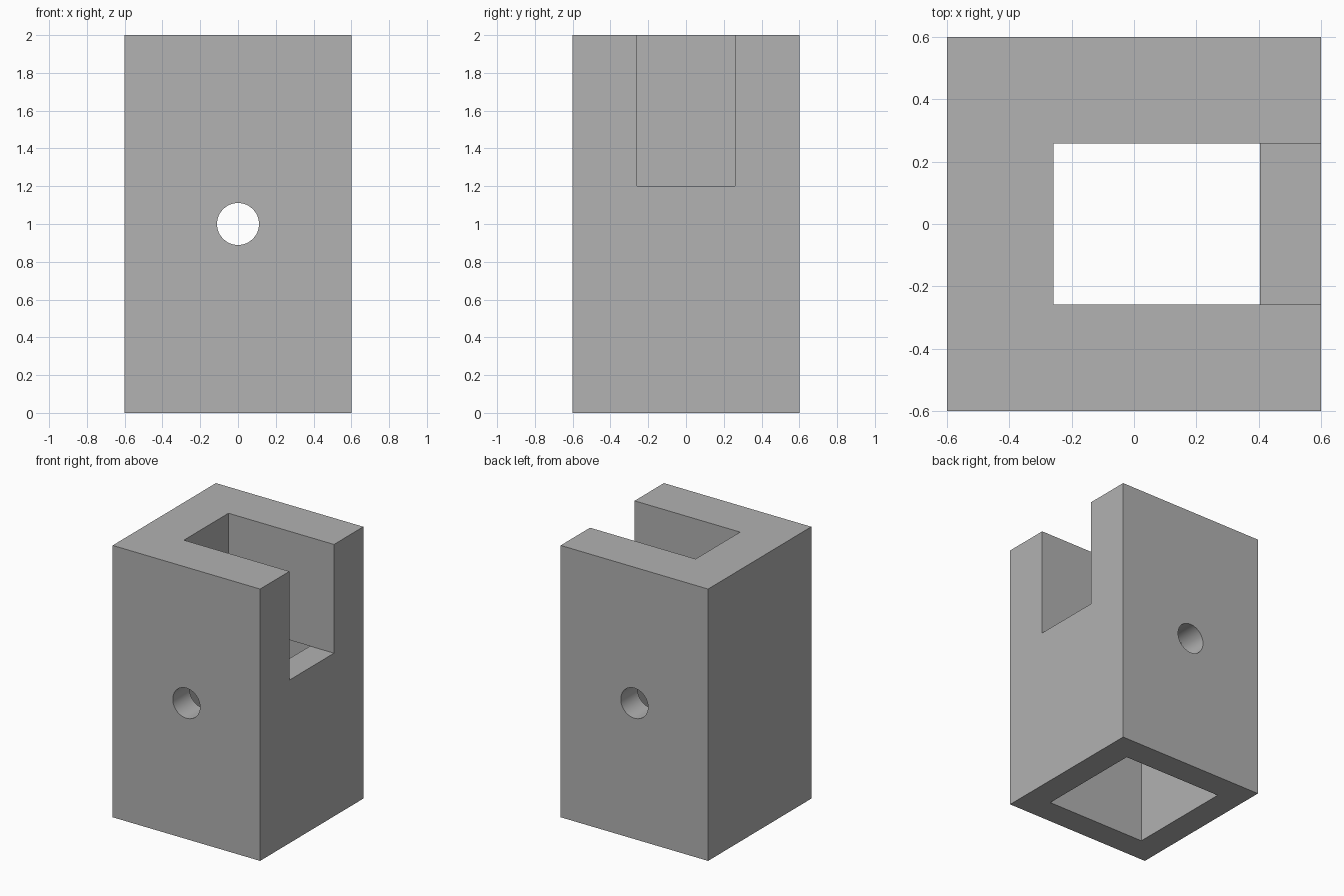
import bpy
import bmesh
from math import pi
from mathutils import Matrix

cube = bpy.data.objects.get("Cube")
if cube:
    bpy.data.objects.remove(cube, do_unlink=True)

# Single flat colour
grey = bpy.data.materials.new("plain grey")
grey.use_nodes = True
colour = (0.445, 0.445, 0.445, 1)
grey.diffuse_color = colour
grey.node_tree.nodes["Principled BSDF"].inputs["Base Color"].default_value = colour


def make_object(name, bm):
    bmesh.ops.recalc_face_normals(bm, faces=bm.faces)
    mesh = bpy.data.meshes.new(name)
    bm.to_mesh(mesh)
    bm.free()
    mesh.materials.append(grey)
    obj = bpy.data.objects.new(name, mesh)
    bpy.context.collection.objects.link(obj)
    return obj


def box(name, low, high):
    bm = bmesh.new()
    bmesh.ops.create_cube(bm, size=1)
    for v in bm.verts:
        v.co = [b if c > 0 else a for c, a, b in zip(v.co, low, high)]
    return make_object(name, bm)


def cylinder_along_y(name, radius, length, z):
    bm = bmesh.new()
    place = Matrix.Translation((0, 0, z)) @ Matrix.Rotation(pi / 2, 4, "X")
    bmesh.ops.create_cone(bm, cap_ends=True, segments=64, radius1=radius,
                          radius2=radius, depth=length, matrix=place)
    return make_object(name, bm)


half, cavity, slot, step = 0.6, 0.405, 0.259, 1.2
block = box("block_body", (-half, -half, 0), (half, half, 2))

cutters = [
    # Square cavity open at the bottom
    box("cavity_cutter", (-cavity, -cavity, -0.2), (cavity, cavity, step)),
    # Narrower slot open at the top and the left side
    box("slot_cutter", (-slot, -slot, step), (1, slot, 2.2)),
    # Round pin hole through front and back walls
    cylinder_along_y("pin_hole_cutter", 0.111, 2, 1),
]

for cutter in cutters:
    cutter.hide_render = True
    cutter.hide_viewport = True
    cut = block.modifiers.new(cutter.name, "BOOLEAN")
    cut.operation = "DIFFERENCE"
    cut.solver = "EXACT"
    cut.object = cutter

# Bake the cuts and drop the cutters
bpy.context.view_layer.update()
graph = bpy.context.evaluated_depsgraph_get()
baked = bpy.data.meshes.new_from_object(block.evaluated_get(graph))
block.modifiers.clear()
block.data = baked
for cutter in cutters:
    bpy.data.objects.remove(cutter, do_unlink=True)

# Smooth hole walls, sharp corners
bpy.ops.object.select_all(action="DESELECT")
block.select_set(True)
bpy.context.view_layer.objects.active = block
bpy.ops.object.shade_smooth_by_angle()
